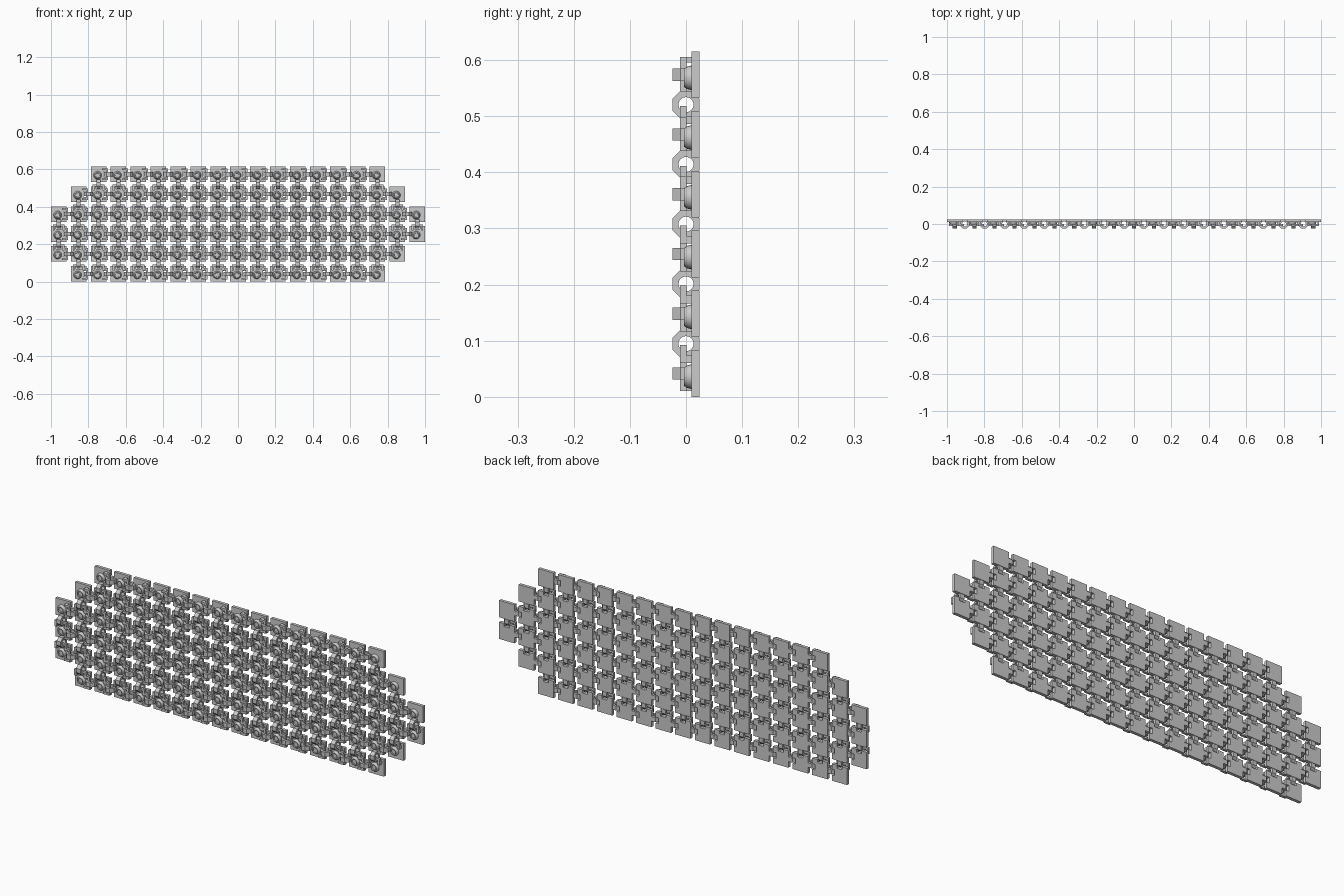
import bpy, bmesh, math
from mathutils import Vector

if "Cube" in bpy.data.objects:
    bpy.data.objects.remove(bpy.data.objects["Cube"])

P, S = 0.1065, 0.083          # tile pitch and plate size
GAP = P - S
Y0, Y1 = 0.0095, 0.0245       # plate thickness range
ROWS = [(1, 16), (0, 17), (0, 18), (0, 18), (1, 17), (2, 16)]
tiles = {(c, r) for r, (a, b) in enumerate(ROWS) for c in range(a, b + 1)}


def origin(c, r):
    return Vector((-1 + c * P, 0, r * P))


def box(bm, o, x, y, z, swap=False):
    if swap:
        x, z = z, x
    v = [bm.verts.new(o + Vector((a, b, c))) for a in x for b in y for c in z]
    for f in ((0, 1, 3, 2), (4, 6, 7, 5), (0, 4, 5, 1), (2, 3, 7, 6), (0, 2, 6, 4), (1, 5, 7, 3)):
        bm.faces.new([v[i] for i in f])


def prism(bm, o, pts):
    n = len(pts)
    a = [bm.verts.new(o + Vector((x, Y0, z))) for x, z in pts]
    b = [bm.verts.new(o + Vector((x, Y1, z))) for x, z in pts]
    bm.faces.new(a)
    bm.faces.new(b[::-1])
    for i in range(n):
        j = (i + 1) % n
        bm.faces.new((a[i], b[i], b[j], a[j]))


def ring(bm, o, swap):
    # octagonal outside, round hole; axis along z (or x when swapped)
    n, h = 16, 0.011
    loops = []
    for t, inner in ((-h, 0), (h, 0), (h, 1), (-h, 1)):
        loop = []
        for i in range(n):
            a = 2 * math.pi * i / n
            rad = 0.0135 if inner else (0.0245 if i % 2 == 0 else 0.0245 / math.cos(math.pi / 8))
            u, y = rad * math.cos(a), rad * math.sin(a)
            loop.append(bm.verts.new(o + Vector((t, y, u) if swap else (u, y, t))))
        loops.append(loop)
    for k in range(4):
        A, B = loops[k], loops[(k + 1) % 4]
        for i in range(n):
            j = (i + 1) % n
            bm.faces.new((A[i], A[j], B[j], B[i]))


def lathe(bm, o, prof, n=20):
    loops = [[bm.verts.new(o + Vector((r * math.cos(2 * math.pi * i / n), y,
                                       r * math.sin(2 * math.pi * i / n)))) for i in range(n)]
             for r, y in prof]
    for A, B in zip(loops, loops[1:]):
        for i in range(n):
            j = (i + 1) % n
            bm.faces.new((A[i], A[j], B[j], B[i]))
    bm.faces.new(loops[0])
    bm.faces.new(loops[-1])


def finish(bm, name, smooth=False):
    bmesh.ops.recalc_face_normals(bm, faces=bm.faces)
    me = bpy.data.meshes.new(name)
    bm.to_mesh(me)
    bm.free()
    ob = bpy.data.objects.new(name, me)
    bpy.context.collection.objects.link(ob)
    if smooth:
        bpy.ops.object.select_all(action='DESELECT')
        ob.select_set(True)
        bpy.context.view_layer.objects.active = ob
        bpy.ops.object.shade_smooth_by_angle(angle=math.radians(30))


plates, posts, rings, hooks = (bmesh.new() for _ in range(4))
M, W, D = S / 2, 0.014, 0.015   # plate middle, notch half width, notch depth
for c, r in sorted(tiles):
    o = origin(c, r)
    right, up = (c + 1, r) in tiles, (c, r + 1) in tiles

    # square plate, notched where a neighbour's ring passes
    pts = [(0, 0), (S, 0)]
    if right:
        pts += [(S, M - W), (S - D, M - W), (S - D, M + W), (S, M + W)]
    pts += [(S, S)]
    if up:
        pts += [(M + W, S), (M + W, S - D), (M - W, S - D), (M - W, S)]
    pts += [(0, S)]
    prism(plates, o, pts)

    # round cup-like post on the front of the plate
    lathe(posts, o + Vector((0.036, 0, 0.036)),
          [(0.022, 0.010), (0.020, 0.002), (0.016, -0.004), (0.012, -0.004), (0.011, 0.001)])

    # ring of the neighbour plus this tile's hook, to the right and upwards
    for present, swap in ((right, False), (up, True)):
        if not present:
            continue
        mid = S + GAP / 2
        ring(rings, o + (Vector((M, 0, mid)) if swap else Vector((mid, 0, M))), swap)
        for lo, hi in ((0.010, 0.020), (0.063, 0.073)):
            box(hooks, o, (0.060, 0.092), (-0.011, 0.001), (lo, hi), swap)
            box(hooks, o, (0.060, 0.074), (0.001, 0.010), (lo, hi), swap)
        box(hooks, o, (0.082, 0.092), (-0.0105, 0.0005), (0.020, 0.063), swap)

finish(plates, "tile_plates")
finish(posts, "tile_posts", True)
finish(rings, "link_rings", True)
finish(hooks, "link_hooks")
